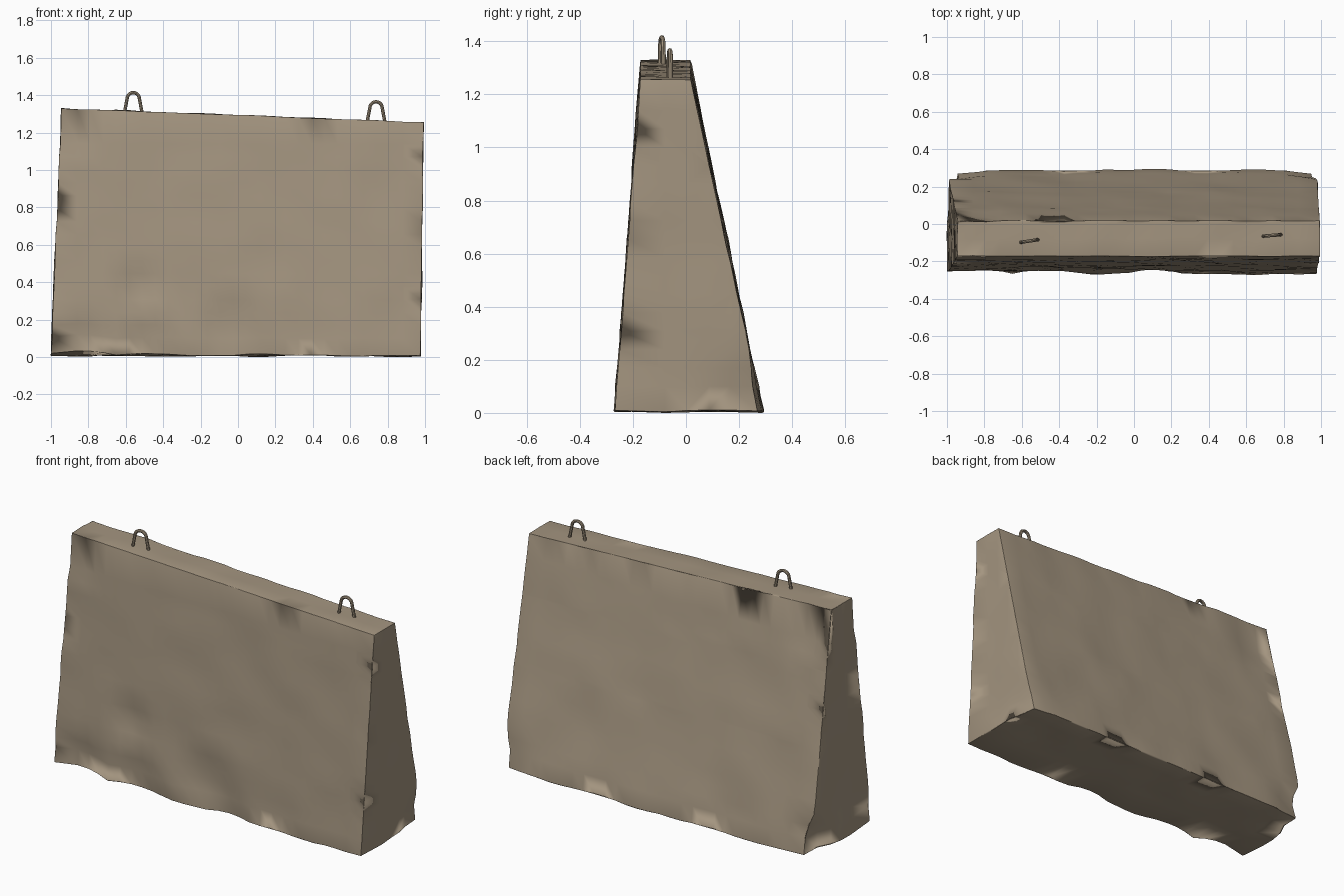
import bpy, bmesh, math
from mathutils import Vector, noise

if "Cube" in bpy.data.objects:
    bpy.data.objects.remove(bpy.data.objects["Cube"])

concrete = bpy.data.materials.new("weathered concrete")
concrete.use_nodes = True
COLOUR = (0.37, 0.30, 0.215, 1)
concrete.diffuse_color = COLOUR
bsdf = next(n for n in concrete.node_tree.nodes if n.type == 'BSDF_PRINCIPLED')
bsdf.inputs["Base Color"].default_value = COLOUR
bsdf.inputs["Roughness"].default_value = 0.9


def lerp(a, b, t):
    return a + (b - a) * t


# Tapered slab: steep front, sloping back, top falling towards the left end
bm = bmesh.new()
bmesh.ops.create_cube(bm, size=1)
for v in bm.verts:
    end, back, top = v.co.x + 0.5, v.co.y + 0.5, v.co.z + 0.5
    x = lerp(lerp(-1.0, -0.945, top), lerp(0.975, 0.993, top), end)
    y = lerp(lerp(-0.268, -0.172, top), lerp(0.287, 0.018, top), back)
    v.co = (x, y, lerp(0.008, lerp(1.33, 1.255, end), top))


# Cut the slab into patches so its surface can be roughened
def slice_slab(axis, start, stop, count):
    normal = Vector((0, 0, 0))
    normal[axis] = 1
    for i in range(count):
        point = normal * lerp(start, stop, i / (count - 1))
        bmesh.ops.bisect_plane(bm, geom=bm.verts[:] + bm.edges[:] + bm.faces[:],
                               plane_co=point, plane_no=normal)


slice_slab(0, -0.86, 0.88, 26)
slice_slab(1, -0.08, 0.17, 4)
slice_slab(2, 0.1, 1.14, 16)

# Round all of the outer edges
sharp = [e for e in bm.edges if e.calc_face_angle(0) > 0.6]
bmesh.ops.bevel(bm, geom=sharp, offset=0.042, segments=3, profile=0.5,
                affect='EDGES', clamp_overlap=True)
bmesh.ops.recalc_face_normals(bm, faces=bm.faces)
bm.normal_update()

# Worn places: centre, radius, inward push
chips = [((-0.52, -0.24, 0.38), 0.12, (0, 0.025, 0)),
         ((-0.04, -0.26, 0.18), 0.2, (0, 0.022, 0)),
         ((-0.85, -0.27, 0.02), 0.2, (0, 0.03, 0.025)),
         ((-0.45, -0.27, 0.02), 0.2, (0, 0.025, 0.01)),
         ((0.12, -0.27, 0.0), 0.15, (0, 0.025, 0.01)),
         ((-0.88, -0.18, 1.16), 0.09, (0.01, 0.02, 0)),
         ((-1.0, 0.27, 0.05), 0.2, (0.06, -0.02, 0)),
         ((0.98, 0.27, 0.04), 0.15, (-0.03, -0.02, 0)),
         ((-0.8, 0.04, 1.2), 0.15, (0, -0.02, 0))]
moves = []
for v in bm.verts:
    wear = 0.007 + 0.007 * max(0, 1 - v.co.z / 0.25)
    move = v.normal * (wear * noise.noise(v.co * 4) + 0.004 * noise.noise(v.co * 11))
    for centre, radius, push in chips:
        near = max(0, 1 - (v.co - Vector(centre)).length / radius)
        move += Vector(push) * near * (2 - near)
    moves.append(move)
for v, move in zip(bm.verts, moves):
    v.co += move
    v.co.z = max(v.co.z, 0)

mesh = bpy.data.meshes.new("barrier_slab")
bm.to_mesh(mesh)
bm.free()
mesh.materials.append(concrete)
slab = bpy.data.objects.new("barrier_slab", mesh)
bpy.context.collection.objects.link(slab)
for face in mesh.polygons:
    face.use_smooth = True


# Lifting loops: bent bar with two legs sunk into the top
def lifting_loop(name, x, y, base, top, twist):
    curve = bpy.data.curves.new(name, 'CURVE')
    curve.dimensions = '3D'
    curve.bevel_depth = 0.009
    curve.bevel_resolution = 2
    curve.use_fill_caps = True
    arch = [(0.033 * math.cos(a), top - 0.042 + 0.033 * math.sin(a))
            for a in (math.pi * i / 10 for i in range(11))]
    path = [(0.052, base - 0.03)] + arch + [(-0.052, base - 0.03)]
    spline = curve.splines.new('POLY')
    spline.points.add(len(path) - 1)
    for point, (dx, z) in zip(spline.points, path):
        point.co = (x + dx, y + dx * twist, z, 1)
    curve.materials.append(concrete)
    obj = bpy.data.objects.new(name, curve)
    bpy.context.collection.objects.link(obj)
    bpy.ops.object.select_all(action='DESELECT')
    obj.select_set(True)
    bpy.context.view_layer.objects.active = obj
    bpy.ops.object.convert(target='MESH')
    bpy.ops.object.shade_smooth_by_angle()


lifting_loop("right_lifting_loop", -0.56, -0.091, 1.31, 1.423, 0.15)
lifting_loop("left_lifting_loop", 0.738, -0.061, 1.265, 1.374, 0.08)
